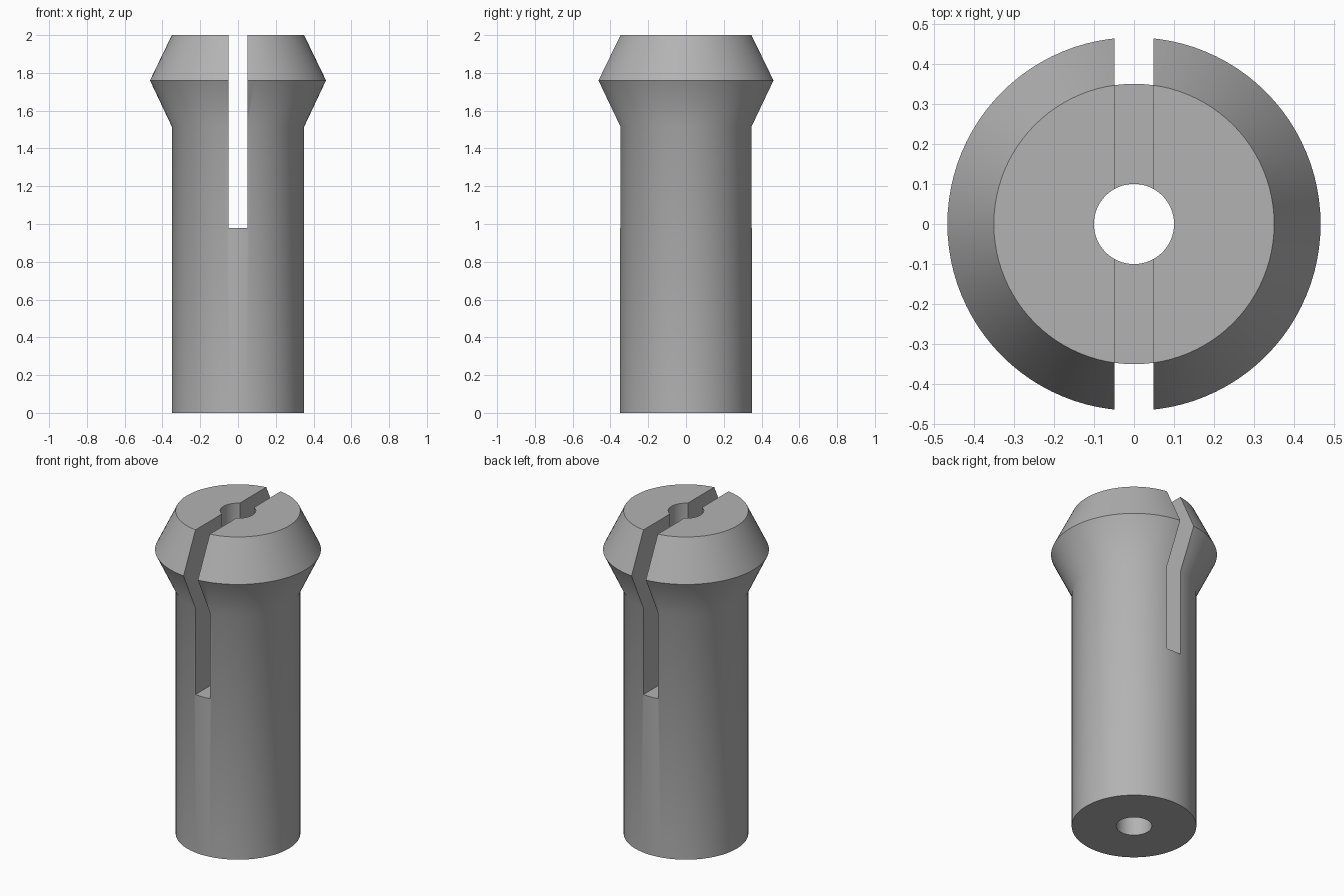
import bpy, bmesh, math

if "Cube" in bpy.data.objects:
    bpy.data.objects.remove(bpy.data.objects["Cube"], do_unlink=True)

SEGMENTS = 96
BORE = 0.10
SHAFT = 0.35
# Closed (radius, height) outline of the tube wall
OUTLINE = [(BORE, 0), (SHAFT, 0), (SHAFT, 1.515), (0.466, 1.76), (SHAFT, 2), (BORE, 2)]

steel = bpy.data.materials.new("plain_grey")
steel.use_nodes = True
GREY = (0.45, 0.45, 0.45, 1)
steel.diffuse_color = GREY
steel.node_tree.nodes["Principled BSDF"].inputs["Base Color"].default_value = GREY


def add_object(name, bm):
    bmesh.ops.recalc_face_normals(bm, faces=bm.faces[:])
    mesh = bpy.data.meshes.new(name)
    bm.to_mesh(mesh)
    bm.free()
    mesh.materials.append(steel)
    obj = bpy.data.objects.new(name, mesh)
    bpy.context.collection.objects.link(obj)
    return obj


# Collet body: the outline turned around the z axis
bm = bmesh.new()
rings = []
for i in range(SEGMENTS):
    a = math.tau * i / SEGMENTS
    rings.append([bm.verts.new((r * math.cos(a), r * math.sin(a), z)) for r, z in OUTLINE])
for i, ring in enumerate(rings):
    following = rings[(i + 1) % SEGMENTS]
    for j in range(len(OUTLINE)):
        k = (j + 1) % len(OUTLINE)
        bm.faces.new((ring[j], following[j], following[k], ring[k]))
body = add_object("collet_body", bm)

# Slot cutter: a slab from front to back, open at the top
bm = bmesh.new()
bmesh.ops.create_cube(bm, size=1)
bmesh.ops.scale(bm, vec=(0.098, 1.4, 1.4), verts=bm.verts[:])
bmesh.ops.translate(bm, vec=(0, 0, 0.98 + 0.7), verts=bm.verts[:])
cutter = add_object("slot_cutter", bm)

# Cut the slot, then drop the cutter
cut = body.modifiers.new("slot", "BOOLEAN")
cut.operation = "DIFFERENCE"
cut.solver = "EXACT"
cut.object = cutter
bpy.context.view_layer.objects.active = body
body.select_set(True)
bpy.ops.object.modifier_apply(modifier=cut.name)
bpy.data.objects.remove(cutter, do_unlink=True)

# Rounded walls smooth, rims and slot edges crisp
bpy.ops.object.shade_smooth_by_angle(angle=math.radians(30))
